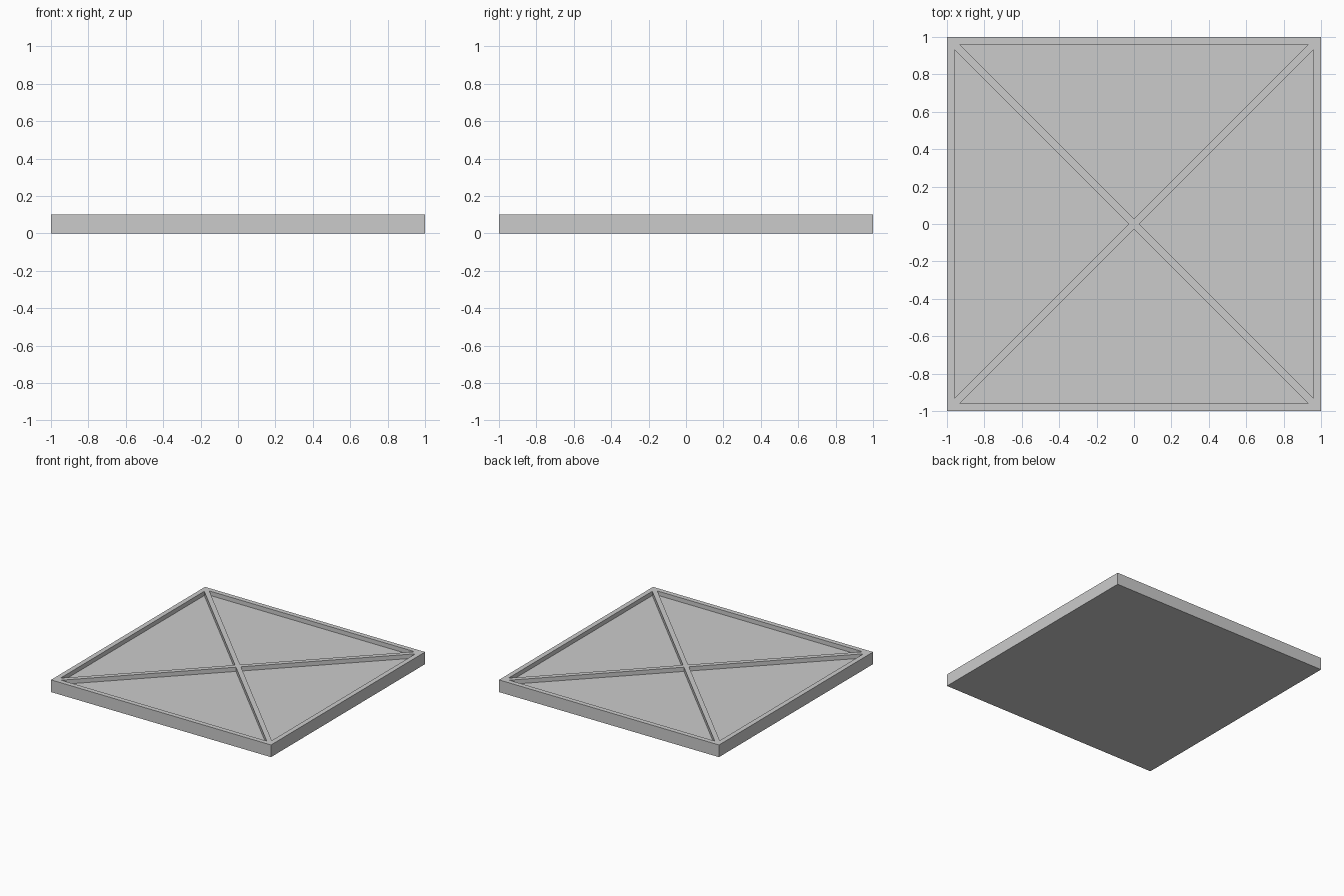
import bpy, bmesh

if "Cube" in bpy.data.objects:
    bpy.data.objects.remove(bpy.data.objects["Cube"])

HEIGHT, DEPTH = 0.10, 0.035

bm = bmesh.new()

# square slab
bmesh.ops.create_cube(bm, size=1.0)
for v in bm.verts:
    v.co = (v.co.x * 2, v.co.y * 2, (v.co.z + 0.5) * HEIGHT)
bm.normal_update()
top = max(bm.faces, key=lambda f: f.calc_center_median().z)

# outer rim, then split the field into four triangles
bmesh.ops.inset_region(bm, faces=[top], thickness=0.021, use_even_offset=True)
panels = bmesh.ops.poke(bm, faces=[top])["faces"]

# diagonal ribs left between the panels
bm.normal_update()
bmesh.ops.inset_individual(bm, faces=panels, thickness=0.019, use_even_offset=True)

# sink the triangular panels
sunk = bmesh.ops.extrude_discrete_faces(bm, faces=panels)["faces"]
for f in sunk:
    bmesh.ops.translate(bm, verts=f.verts[:], vec=(0, 0, -DEPTH))
bmesh.ops.recalc_face_normals(bm, faces=bm.faces[:])

mesh = bpy.data.meshes.new("cross_braced_panel")
bm.to_mesh(mesh)
bm.free()
bpy.context.collection.objects.link(bpy.data.objects.new("cross_braced_panel", mesh))
